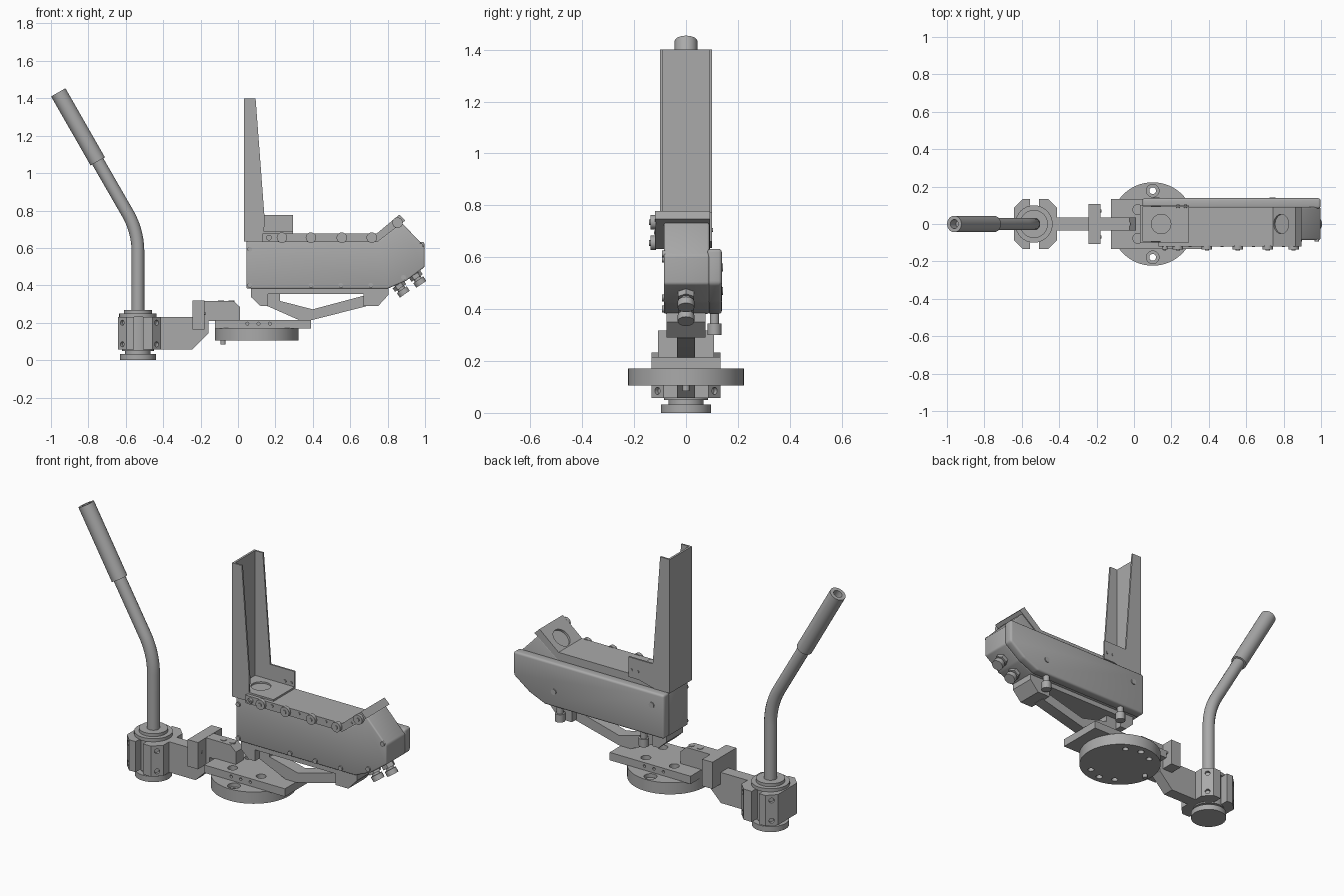
import bpy, bmesh, math
from mathutils import Vector, Matrix

old = bpy.data.objects.get("Cube")
if old:
    bpy.data.objects.remove(old, do_unlink=True)

grey = bpy.data.materials.new("machined_grey")
grey.use_nodes = True
GREY = (0.4, 0.4, 0.4, 1)
grey.diffuse_color = GREY
for node in grey.node_tree.nodes:
    if node.type == 'BSDF_PRINCIPLED':
        node.inputs["Base Color"].default_value = GREY
parts = []


def add(name, bm):
    bmesh.ops.recalc_face_normals(bm, faces=bm.faces)
    mesh = bpy.data.meshes.new(name)
    bm.to_mesh(mesh)
    bm.free()
    mesh.materials.append(grey)
    ob = bpy.data.objects.new(name, mesh)
    bpy.context.collection.objects.link(ob)
    parts.append(ob)
    return ob


def prism(name, pts, lo, hi, axis='Y', bevel=0):
    """Extrude an outline: (x, z) along Y, or (x, y) along Z."""
    bm = bmesh.new()
    place = (lambda a, b: (a, lo, b)) if axis == 'Y' else (lambda a, b: (a, b, lo))
    step = Vector((0, hi - lo, 0)) if axis == 'Y' else Vector((0, 0, hi - lo))
    face = bm.faces.new([bm.verts.new(place(*p)) for p in pts])
    out = bmesh.ops.extrude_face_region(bm, geom=[face])["geom"]
    bmesh.ops.translate(bm, vec=step, verts=[v for v in out if isinstance(v, bmesh.types.BMVert)])
    if bevel:
        bmesh.ops.recalc_face_normals(bm, faces=bm.faces)
        bmesh.ops.bevel(bm, geom=bm.edges[:], offset=bevel, segments=3, profile=0.5, affect='EDGES')
    return add(name, bm)


def box(name, x, y, z):
    return prism(name, [(x[0], z[0]), (x[1], z[0]), (x[1], z[1]), (x[0], z[1])], *y)


def rod(name, a, b, r, sides=32):
    a, b = Vector(a), Vector(b)
    turn = (b - a).to_track_quat('Z', 'Y').to_matrix().to_4x4()
    bm = bmesh.new()
    bmesh.ops.create_cone(bm, cap_ends=True, segments=sides, radius1=r, radius2=r,
                          depth=(b - a).length, matrix=Matrix.Translation((a + b) / 2) @ turn)
    return add(name, bm)


def bake(ob):
    dg = bpy.context.evaluated_depsgraph_get()
    return bpy.data.meshes.new_from_object(ob.evaluated_get(dg))


def cut(ob, cutters):
    """Subtract the cutters, then discard them."""
    for c in cutters:
        mod = ob.modifiers.new("cut", 'BOOLEAN')
        mod.operation, mod.solver, mod.object = 'DIFFERENCE', 'EXACT', c
    mesh = bake(ob)
    ob.modifiers.clear()
    ob.data = mesh
    for c in cutters:
        parts.remove(c)
        bpy.data.objects.remove(c, do_unlink=True)


# Lever: bent tube and hollow grip
PX = -0.535
tilt, bend = math.radians(30), 0.41
path = [Vector((PX, 0, 0.2))]
for i in range(13):
    t = tilt * i / 12
    path.append(Vector((PX - bend * (1 - math.cos(t)), 0, 0.58 + bend * math.sin(t))))
lean = Vector((-math.sin(tilt), 0, math.cos(tilt)))
grip_start, grip_end = Vector((-0.75, 0, 1.063)), Vector((-0.961, 0, 1.432))
path.append(grip_start + lean * 0.05)
curve = bpy.data.curves.new("lever_tube", 'CURVE')
curve.dimensions, curve.bevel_depth, curve.bevel_resolution = '3D', 0.034, 5
curve.use_fill_caps = True
spline = curve.splines.new('POLY')
spline.points.add(len(path) - 1)
for pt, co in zip(spline.points, path):
    pt.co = (*co, 1)
temp = bpy.data.objects.new("temp", curve)
bpy.context.collection.objects.link(temp)
tube_mesh = bake(temp)
bpy.data.objects.remove(temp, do_unlink=True)
tube_mesh.materials.clear()
tube_mesh.materials.append(grey)
lever = bpy.data.objects.new("lever_tube", tube_mesh)
bpy.context.collection.objects.link(lever)
parts.append(lever)
grip = rod("lever_grip", grip_start, grip_end, 0.044)
cut(grip, [rod("bore", grip_end - lean * 0.06, grip_end + lean * 0.05, 0.024)])

# Pivot post with flange and collars
for name, z0, z1, r in (("post_flange", 0, 0.032, 0.097), ("post_neck", 0.03, 0.06, 0.068),
                        ("post_core", 0.05, 0.24, 0.085), ("post_collar", 0.23, 0.25, 0.1),
                        ("post_cap", 0.25, 0.267, 0.075)):
    rod(name, (PX, 0, z0), (PX, 0, z1), r)

# Octagonal clamp, slotted front and back, with bolt holes in its chamfers
x0, x1, h, c = -0.642, -0.412, 0.133, 0.046
clamp = prism("pivot_clamp", [(x0 + c, -h), (x1 - c, -h), (x1, c - h), (x1, h - c),
                              (x1 - c, h), (x0 + c, h), (x0, h - c), (x0, c - h)], 0.057, 0.232, 'Z')
cutters = []
for s in (-1, 1):
    cutters.append(box("slot", (-0.555, -0.509), sorted((s * 0.07, s * 0.2)), (0, 0.3)))
    for x, d in ((x0, -1), (x1, 1)):
        for z in (0.085, 0.2):
            mid = Vector((x - d * c / 2, s * (h - c / 2), z))
            n = Vector((d, s, 0)) * 0.012
            cutters.append(rod("hole", mid - n, mid + n, 0.014, 16))
cut(clamp, cutters)

# Link arm and cross block
prism("link_arm", [(-0.43, 0.057), (-0.245, 0.057), (-0.157, 0.145), (-0.157, 0.21), (0.01, 0.21),
                   (0.01, 0.285), (-0.025, 0.317), (-0.243, 0.317), (-0.243, 0.232), (-0.43, 0.232)],
      -0.034, 0.034)
box("link_cross_block", (-0.243, -0.178), (-0.108, 0.108), (0.165, 0.318))
for x in (-0.09, -0.035):
    rod("link_screw", (x, 0, 0.31), (x, 0, 0.32), 0.016, 20)
for y in (-0.07, 0.07):
    rod("block_screw", (-0.18, y, 0.25), (-0.174, y, 0.25), 0.008, 12)

# Round base and mounting plate
base = rod("round_base", (0.1, 0, 0.105), (0.1, 0, 0.172), 0.223, 64)
cutters = [rod("hole", (0.1, s * 0.178, 0.15), (0.1, s * 0.178, 0.2), 0.034, 24) for s in (-1, 1)]
cutters += [rod("hole", (0.1, s * 0.178, 0.09), (0.1, s * 0.178, 0.16), 0.018, 24) for s in (-1, 1)]
for k in range(6):
    a = math.radians(60 * k)
    p = (0.1 + 0.17 * math.cos(a), 0.17 * math.sin(a))
    if k % 3:
        cutters.append(rod("hole", (*p, 0.09), (*p, 0.13), 0.017, 20))
cut(base, cutters)
rod("locating_pin", (-0.08, 0, 0.085), (-0.08, 0, 0.11), 0.014, 16)
plate = box("mounting_plate", (-0.122, 0.39), (-0.133, 0.133), (0.17, 0.215))
cutters = [rod("hole", (x, y, 0.19), (x, y, 0.25), 0.026, 24) for x in (0.02, 0.2) for y in (-0.077, 0.077)]
cutters += [rod("hole", (x, s * 0.12, 0.195), (x, s * 0.15, 0.195), 0.008, 12)
            for x in (0.05, 0.11, 0.17) for s in (-1, 1)]
cut(plate, cutters)

# Cradle under the housing: two feet, a top rail and a V-shaped strut
prism("cradle_rear_foot", [(0.07, 0.39), (0.07, 0.337), (0.12, 0.29), (0.16, 0.29), (0.16, 0.39)], -0.075, 0.075)
prism("cradle_front_foot", [(0.67, 0.39), (0.67, 0.29), (0.75, 0.29), (0.805, 0.35), (0.805, 0.39)], -0.075, 0.075)
box("cradle_rail", (0.15, 0.68), (-0.075, 0.075), (0.354, 0.388))
prism("cradle_strut", [(0.155, 0.29), (0.33, 0.213), (0.39, 0.213), (0.685, 0.288), (0.685, 0.348),
                       (0.4, 0.272), (0.225, 0.316), (0.225, 0.36), (0.155, 0.36)], -0.035, 0.035)
for x in (0.19, 0.72):
    rod("cradle_peg", (x, 0.11, 0.32), (x, 0.11, 0.39), 0.018, 20)
    rod("peg_head", (x, 0.11, 0.3), (x, 0.11, 0.345), 0.027, 20)

# Housing and left side cover
prism("housing", [(0.045, 0.382), (0.8, 0.382), (0.9, 0.425), (0.997, 0.497), (0.997, 0.607),
                  (0.875, 0.735), (0.75, 0.638), (0.045, 0.638)], -0.085, 0.09, bevel=0.008)
prism("side_cover", [(0.045, 0.382), (0.8, 0.382), (0.9, 0.425), (0.997, 0.497), (0.997, 0.632),
                     (0.045, 0.632)], 0.083, 0.138, bevel=0.012)
for x, z in ((0.74, 0.47), (0.12, 0.56)):
    rod("cover_screw", (x, 0.13, z), (x, 0.143, z), 0.016, 20)
for x, z in ((0.063, 0.593), (0.063, 0.4), (0.39, 0.4), (0.55, 0.4), (0.71, 0.4), (0.885, 0.443), (0.977, 0.612)):
    rod("housing_screw", (x, -0.08, z), (x, -0.093, z), 0.013, 16)

# Top deck with raised nose, sight holes and side knobs
deck = prism("top_deck", [(0.13, 0.632), (0.745, 0.632), (0.895, 0.747), (0.863, 0.778),
                          (0.742, 0.677), (0.13, 0.677)], -0.12, 0.092)
slope = Vector((-0.64, 0, 0.77))
spot = Vector((0.787, 0, 0.7145))
cut(deck, [rod("hole", spot - slope * 0.012, spot + slope * 0.04, 0.052)])
for x, z in ((0.165, 0.655), (0.235, 0.655), (0.39, 0.655), (0.555, 0.655), (0.715, 0.655), (0.853, 0.735)):
    r = 0.015 if x < 0.2 else 0.028
    rod("side_knob", (x, -0.115, z), (x, -0.137, z), r, 24)
    rod("knob_center", (x, -0.13, z), (x, -0.142, z), r * 0.4, 12)
for x, z in ((0.3, 0.66), (0.47, 0.66), (0.64, 0.66), (0.8, 0.695)):
    rod("deck_pin", (x, -0.115, z), (x, -0.124, z), 0.008, 12)

# Upright channel, open toward the nose, with a foot
box("upright_web", (0.033, 0.045), (-0.1, 0.1), (0.635, 1.4))
for side, y in (("right", -0.1), ("left", 0.09)):
    foot = [(0.295, 0.775), (0.295, 0.677)] if side == "left" else [(0.14, 0.677)]
    prism("upright_flange_" + side, [(0.033, 0.635), (0.033, 1.4), (0.094, 1.4), (0.141, 0.775)]
          + foot + [(0.13, 0.635)], y, y + 0.01)
floor = box("upright_foot", (0.04, 0.295), (-0.1, 0.1), (0.66, 0.687))
cut(floor, [rod("hole", (0.145, 0, 0.678), (0.145, 0, 0.72), 0.052)])
for x in (0.235, 0.275):
    rod("foot_screw", (x, 0.085, 0.705), (x, 0.104, 0.705), 0.008, 12)

# Cable connectors under the nose
out = Vector((0.56, 0, -0.83))
for x, z in ((0.85, 0.415), (0.938, 0.468)):
    p = Vector((x, 0, z))
    for name, a, b, r, n in (("connector_neck", -0.02, 0.05, 0.022, 24), ("connector_nut", 0.012, 0.035, 0.036, 6),
                             ("connector_cap", 0.046, 0.075, 0.032, 24)):
        rod(name, p + out * a, p + out * b, r, n)

# Smooth rounded surfaces while keeping edges crisp
bpy.ops.object.select_all(action='DESELECT')
for ob in parts:
    ob.select_set(True)
bpy.context.view_layer.objects.active = parts[0]
bpy.ops.object.shade_smooth_by_angle(angle=math.radians(35))
